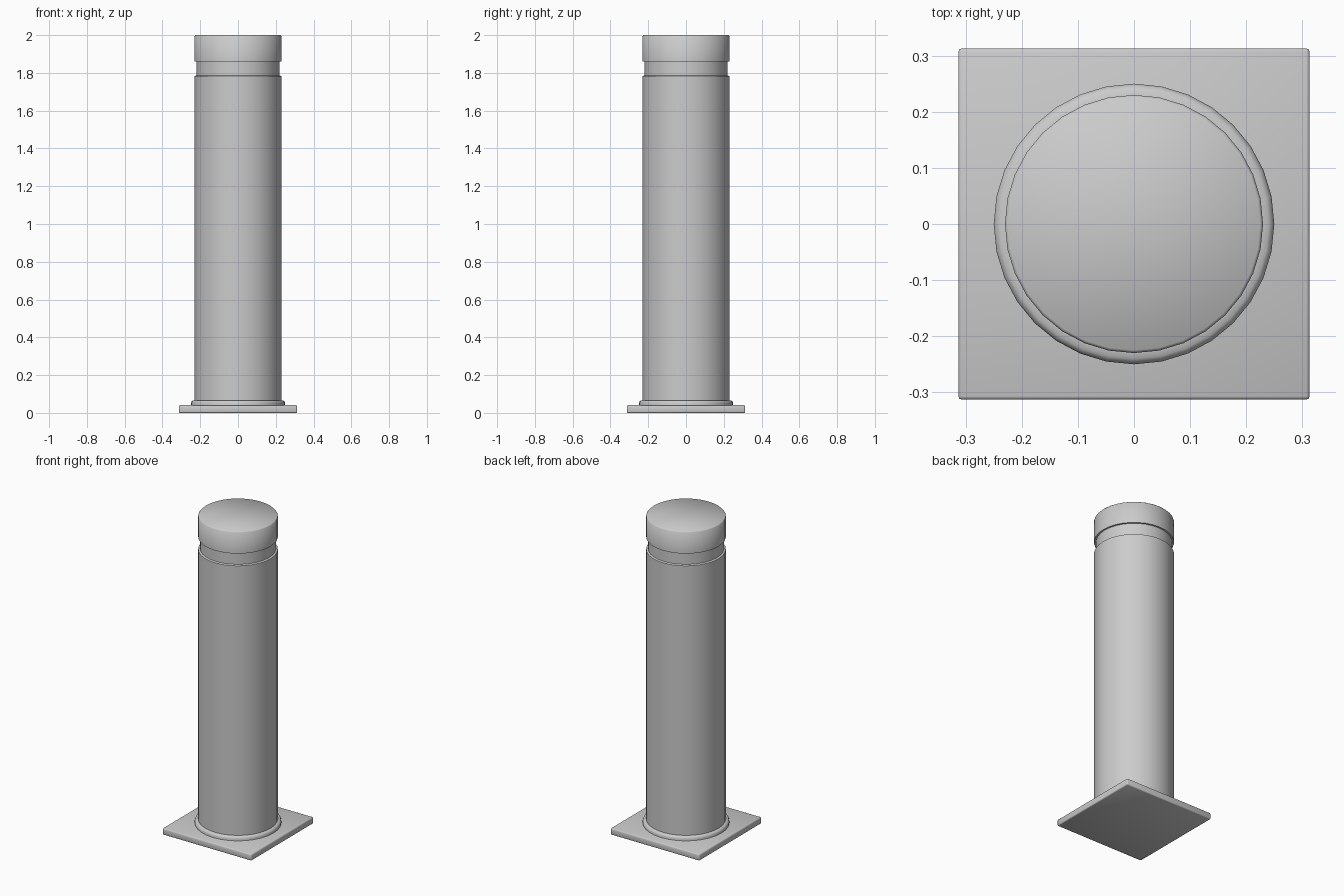
import bpy
import bmesh
import math

cube = bpy.data.objects.get("Cube")
if cube:
    bpy.data.objects.remove(cube, do_unlink=True)

grey = bpy.data.materials.new("light_grey_metal")
grey.use_nodes = True
colour = (0.6, 0.6, 0.6, 1)
grey.diffuse_color = colour
grey.node_tree.nodes["Principled BSDF"].inputs["Base Color"].default_value = colour

SIDES = 32


def add_object(name, bm):
    bmesh.ops.recalc_face_normals(bm, faces=bm.faces)
    mesh = bpy.data.meshes.new(name)
    bm.to_mesh(mesh)
    bm.free()
    mesh.materials.append(grey)
    obj = bpy.data.objects.new(name, mesh)
    bpy.context.collection.objects.link(obj)
    bpy.ops.object.select_all(action="DESELECT")
    obj.select_set(True)
    bpy.context.view_layer.objects.active = obj
    bpy.ops.object.shade_smooth_by_angle(angle=math.radians(50))
    return obj


def lathe(name, profile):
    """Closed solid of revolution from (radius, height) points."""
    bm = bmesh.new()
    rings = []
    for r, z in profile:
        rings.append([bm.verts.new((r * math.cos(a), r * math.sin(a), z))
                      for a in (math.tau * i / SIDES for i in range(SIDES))])
    for low, high in zip(rings, rings[1:]):
        for i in range(SIDES):
            j = (i + 1) % SIDES
            bm.faces.new((low[i], low[j], high[j], high[i]))
    bm.faces.new(rings[0])
    bm.faces.new(rings[-1])
    return add_object(name, bm)


# Square base plate with softened edges
bm = bmesh.new()
bmesh.ops.create_cube(bm, size=1)
for v in bm.verts:
    v.co = (v.co.x * 0.626, v.co.y * 0.626, (v.co.z + 0.5) * 0.041)
bmesh.ops.bevel(bm, geom=bm.edges[:], offset=0.006, segments=2,
                profile=0.5, affect="EDGES")
add_object("base_plate", bm)

# Rounded collar where the post meets the plate
lathe("base_collar", [(0.25, 0.035), (0.25, 0.052), (0.247, 0.06),
                      (0.24, 0.066), (0.225, 0.067)])

# Post, recessed neck and cap turned as one body
lathe("post", [(0.23, 0.04), (0.23, 1.783), (0.219, 1.787),
               (0.219, 1.861), (0.23, 1.861), (0.23, 1.995), (0.225, 2.0)])
